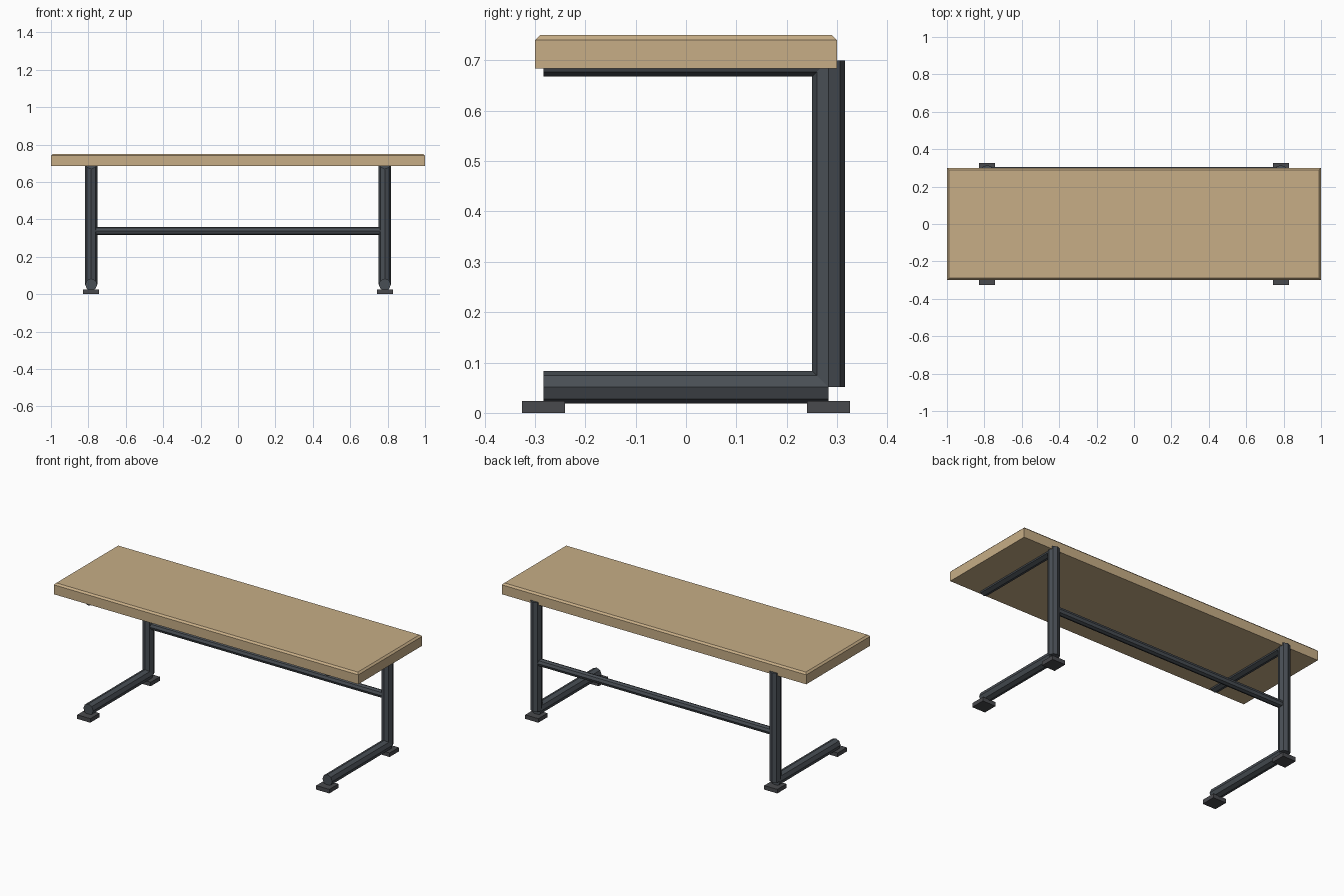
import bpy, bmesh
from mathutils import Vector

if "Cube" in bpy.data.objects:
    bpy.data.objects.remove(bpy.data.objects["Cube"])


def material(name, rgb):
    m = bpy.data.materials.new(name)
    m.diffuse_color = (*rgb, 1)
    m.use_nodes = True
    m.node_tree.nodes["Principled BSDF"].inputs["Base Color"].default_value = m.diffuse_color
    return m


wood = material("light wood", (0.57, 0.42, 0.24))
steel = material("dark steel", (0.066, 0.077, 0.090))
pad = material("dark grey pad", (0.066, 0.068, 0.075))


def finish(name, bm, mat):
    me = bpy.data.meshes.new(name)
    bm.to_mesh(me)
    bm.free()
    me.materials.append(mat)
    ob = bpy.data.objects.new(name, me)
    bpy.context.collection.objects.link(ob)
    return ob


def box(name, centre, size, mat, top_bevel=0):
    bm = bmesh.new()
    bmesh.ops.create_cube(bm, size=1)
    for v in bm.verts:
        v.co = Vector(a * b for a, b in zip(v.co, size)) + Vector(centre)
    if top_bevel:
        edges = [e for e in bm.edges if all(v.co.z > centre[2] for v in e.verts)]
        bmesh.ops.bevel(bm, geom=edges, offset=top_bevel, segments=1, affect='EDGES')
    return finish(name, bm, mat)


def tube(name, a, b, r, mat):
    # eight-sided bar from a to b, corners on the main axes
    a, b = Vector(a), Vector(b)
    bm = bmesh.new()
    bmesh.ops.create_cone(bm, cap_ends=True, segments=8, radius1=r, radius2=r,
                          depth=(b - a).length)
    q = Vector((0, 0, 1)).rotation_difference((b - a).normalized())
    for v in bm.verts:
        v.co = q @ v.co + (a + b) / 2
    return finish(name, bm, mat)


X, Y, R = 0.785, 0.283, 0.0325
LOW, HIGH = 0.051, 0.70

# table top with chamfered upper edge
box("table_top", (0, 0, 0.717), (2, 0.6, 0.066), wood, 0.01)

# C-shaped leg frames on both sides
for side, s in (("left", -1), ("right", 1)):
    x = s * X
    tube(side + "_post", (x, Y, LOW), (x, Y, HIGH), R, steel)
    tube(side + "_foot_bar", (x, -Y, LOW), (x, Y, LOW), R, steel)
    tube(side + "_top_bar", (x, -Y, HIGH), (x, Y, HIGH), R, steel)
    for end, e in (("front", -1), ("back", 1)):
        box(f"{side}_{end}_pad", (x, e * Y, 0.012), (0.086, 0.086, 0.024), pad)

# rear cross rail
tube("cross_rail", (-X, Y, 0.3375), (X, Y, 0.3375), 0.022, steel)
